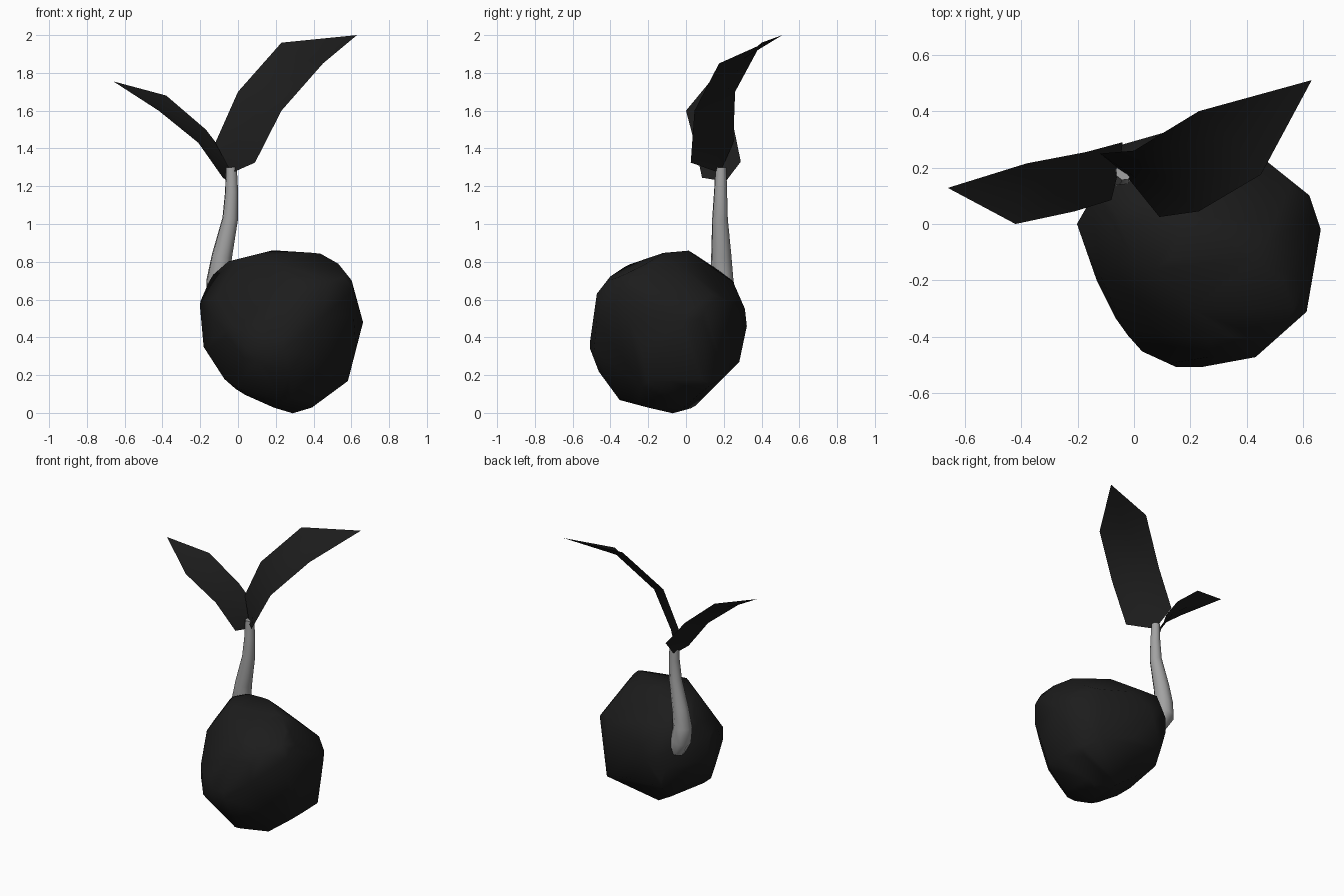
import bpy, bmesh, math
from mathutils import Vector

if "Cube" in bpy.data.objects:
    bpy.data.objects.remove(bpy.data.objects["Cube"])


def material(name, c):
    m = bpy.data.materials.new(name)
    m.diffuse_color = (c, c, c, 1)
    m.use_nodes = True
    m.node_tree.nodes["Principled BSDF"].inputs["Base Color"].default_value = m.diffuse_color
    return m


black = material("near black", 0.012)
grey = material("stem grey", 0.36)


def add(name, bm, mat):
    me = bpy.data.meshes.new(name)
    bm.to_mesh(me)
    bm.free()
    me.materials.append(mat)
    for p in me.polygons:
        p.use_smooth = True
    ob = bpy.data.objects.new(name, me)
    bpy.context.collection.objects.link(ob)
    return ob


def carve(bm, az, el, origin_z, outline):
    """Trim a solid to a convex outline seen from azimuth az, elevation el."""
    a, e = math.radians(az), math.radians(el)
    right = Vector((math.cos(a), math.sin(a), 0))
    back = Vector((-math.sin(a), math.cos(a), 0))
    up = Vector((0, 0, math.cos(e))) + back * math.sin(e)
    pts = [right * u + up * v + Vector((0, 0, origin_z)) for u, v in outline]
    mid = sum(pts, Vector()) / len(pts)
    for p, q in zip(pts, pts[1:] + pts[:1]):
        n = (q - p).cross(right.cross(up)).normalized()
        if n.dot(p - mid) < 0:
            n = -n
        bmesh.ops.bisect_plane(bm, geom=bm.verts[:] + bm.edges[:] + bm.faces[:],
                               plane_co=p + n * 0.002, plane_no=n, clear_outer=True)
        rim = [ed for ed in bm.edges if ed.is_boundary]
        if rim:
            bmesh.ops.holes_fill(bm, edges=rim, sides=0)


# Seed: irregular faceted ball trimmed by its outlines
bm = bmesh.new()
bmesh.ops.create_cube(bm, size=3)
carve(bm, 0, 0, 0, [(-.2, .57), (-.18, .35), (-.07, .18), (.01, .11), (.19, .03), (.29, 0),
                    (.39, .03), (.58, .17), (.66, .48), (.6, .7), (.52, .8), (.43, .845),
                    (.19, .86), (-.05, .8), (-.13, .73), (-.19, .63)])
carve(bm, 90, 0, 0, [(-.51, .35), (-.46, .22), (-.35, .07), (-.2, .03), (-.07, 0), (.04, .03),
                     (.28, .27), (.32, .46), (.31, .55), (.24, .71), (.13, .83), (.05, .86),
                     (-.12, .845), (-.31, .78), (-.4, .72), (-.47, .63)])
carve(bm, 0, 90, 0, [(-.2, 0), (-.13, -.2), (-.05, -.36), (.03, -.45), (.15, -.505), (.24, -.505),
                     (.43, -.47), (.61, -.31), (.66, -.02), (.62, .1), (.47, .22), (.1, .32),
                     (-.04, .28)])
carve(bm, 35.5, 24, 1, [(.135, -.136), (.53, -.427), (.565, -.526), (.52, -.864), (.215, -1.05),
                        (-.018, -1.023), (-.23, -.805), (-.25, -.64), (-.203, -.387),
                        (-.038, -.169)])
carve(bm, 215.5, 24, 1, [(-.318, .003), (-.563, -.295), (-.517, -.692), (-.179, -.85),
                         (.159, -.72), (.245, -.447), (.245, -.374), (.007, -.05)])
carve(bm, 142, -30, 1, [(-.697, -.28), (-.607, -.128), (-.42, -.052), (-.165, -.052),
                        (.145, -.162), (.22, -.348), (.138, -.63), (-.062, -.817),
                        (-.331, -.914), (-.42, -.886), (-.572, -.666)])
bmesh.ops.remove_doubles(bm, verts=bm.verts[:], dist=0.02)
hull = bmesh.new()
for v in bm.verts:
    hull.verts.new(v.co)
bm.free()
bmesh.ops.convex_hull(hull, input=hull.verts[:])
for v in [v for v in hull.verts if not v.link_faces]:
    hull.verts.remove(v)
bmesh.ops.recalc_face_normals(hull, faces=hull.faces[:])
add("seed", hull, black)

# Stem: tapered tube bending out of the back of the seed
path = [(-.055, .185, .53, .062), (-.1, .2, .61, .068), (-.106, .19, .7, .064),
        (-.085, .187, .83, .056), (-.041, .18, 1.03, .043), (-.034, .183, 1.17, .036),
        (-.035, .185, 1.3, .03)]
cu = bpy.data.curves.new("stem", "CURVE")
cu.dimensions = "3D"
cu.bevel_depth = 1
cu.bevel_resolution = 2
cu.use_fill_caps = True
sp = cu.splines.new("POLY")
sp.points.add(len(path) - 1)
for p, (x, y, z, r) in zip(sp.points, path):
    p.co = (x, y, z, 1)
    p.radius = r
sp.use_smooth = True
cu.materials.append(grey)
stem = bpy.data.objects.new("stem", cu)
bpy.context.collection.objects.link(stem)
bpy.context.view_layer.objects.active = stem
stem.select_set(True)
bpy.ops.object.convert(target="MESH")


# Leaves: sheets spanned between two edges, with a sagging midrib and pointed ends
def leaf(name, base, left, right, tip, sag):
    bm = bmesh.new()
    left, right = [Vector(p) for p in left], [Vector(p) for p in right]
    line = [Vector(base)] + [(l + r) / 2 for l, r in zip(left, right)] + [Vector(tip)]
    mids = []
    for i, (l, r) in enumerate(zip(left, right)):
        n = (line[i + 2] - line[i]).cross(l - r).normalized()
        mids.append(bm.verts.new(line[i + 1] - n * math.copysign(sag, n.z)))
    b, t = bm.verts.new(base), bm.verts.new(tip)
    spine = [b] + mids + [t]
    for edge, flip in ((left, 1), (right, -1)):
        side = [bm.verts.new(p) for p in edge]
        bm.faces.new((spine[0], spine[1], side[0])[::flip])
        for i in range(len(side) - 1):
            bm.faces.new((side[i], spine[i + 1], spine[i + 2], side[i + 1])[::flip])
        bm.faces.new((side[-1], spine[-2], t)[::flip])
    bm.normal_update()
    if sum(f.normal.z for f in bm.faces) < 0:
        bmesh.ops.reverse_faces(bm, faces=bm.faces[:])
    add(name, bm, black)


leaf("large_leaf", (-.035, .18, 1.27),
     [(-.12, .25, 1.43), (0, .26, 1.7), (.23, .4, 1.96)],
     [(.09, .025, 1.325), (.23, .045, 1.6), (.45, .175, 1.85)], (.63, .51, 2), .035)
leaf("small_leaf", (-.05, .21, 1.225),
     [(-.04, .29, 1.33), (-.17, .255, 1.5), (-.38, .215, 1.68)],
     [(-.08, .085, 1.245), (-.21, .045, 1.43), (-.42, 0, 1.6)], (-.66, .128, 1.755), .02)
